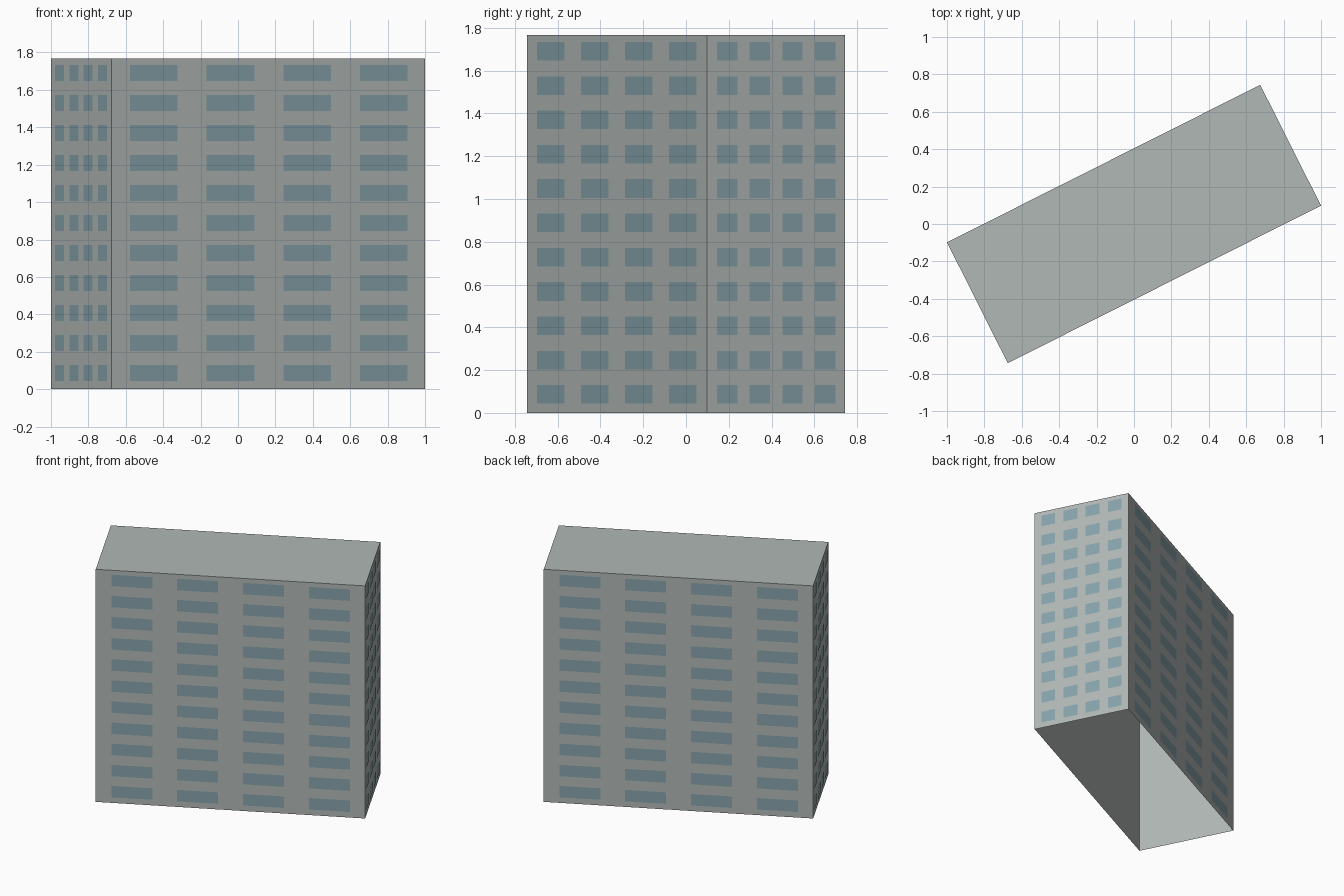
import bpy
from mathutils import Vector

if "Cube" in bpy.data.objects:
    bpy.data.objects.remove(bpy.data.objects["Cube"])

HEIGHT = 1.767
ROWS, ROW_START, ROW_PITCH, WINDOW_HEIGHT = 11, 0.043, 0.1604, 0.087
OFFSET = 0.002


def material(name, colour):
    m = bpy.data.materials.new(name)
    m.diffuse_color = (*colour, 1)
    m.use_nodes = True
    m.node_tree.nodes["Principled BSDF"].inputs["Base Color"].default_value = m.diffuse_color
    return m


def mesh_object(name, verts, faces, mat):
    me = bpy.data.meshes.new(name)
    me.from_pydata(verts, [], faces)
    me.materials.append(mat)
    ob = bpy.data.objects.new(name, me)
    bpy.context.collection.objects.link(ob)
    return ob


concrete = material("concrete grey", (0.44, 0.48, 0.46))
glass = material("window blue", (0.24, 0.36, 0.40))

# Rotated rectangular footprint, counter-clockwise from above
corners = [Vector(c) for c in
           ((-0.675, -0.744, 0), (1, 0.098, 0), (0.675, 0.744, 0), (-1, -0.098, 0))]
up = Vector((0, 0, HEIGHT))

# Walls and flat roof, open underneath
mesh_object("building_shell", corners + [c + up for c in corners],
            [(i, (i + 1) % 4, (i + 1) % 4 + 4, i + 4) for i in range(4)] + [(4, 5, 6, 7)],
            concrete)

# Window grid on each wall: start, pitch and width as fractions of the wall length
layouts = {"long": (0.058, 0.2445, 0.152), "short": (0.071, 0.2365, 0.147)}
sides = (("front", "long"), ("right", "short"), ("back", "long"), ("left", "short"))
for i, (side, layout) in enumerate(sides):
    start, pitch, width = layouts[layout]
    a, b = corners[i], corners[(i + 1) % 4]
    out = (b - a).cross(up).normalized() * OFFSET
    verts, faces = [], []
    for row in range(ROWS):
        z0 = ROW_START + row * ROW_PITCH
        for col in range(4):
            f0 = start + col * pitch
            n = len(verts)
            for f, z in ((f0, z0), (f0 + width, z0),
                         (f0 + width, z0 + WINDOW_HEIGHT), (f0, z0 + WINDOW_HEIGHT)):
                verts.append(a.lerp(b, f) + out + Vector((0, 0, z)))
            faces.append((n, n + 1, n + 2, n + 3))
    mesh_object(side + "_windows", verts, faces, glass)
